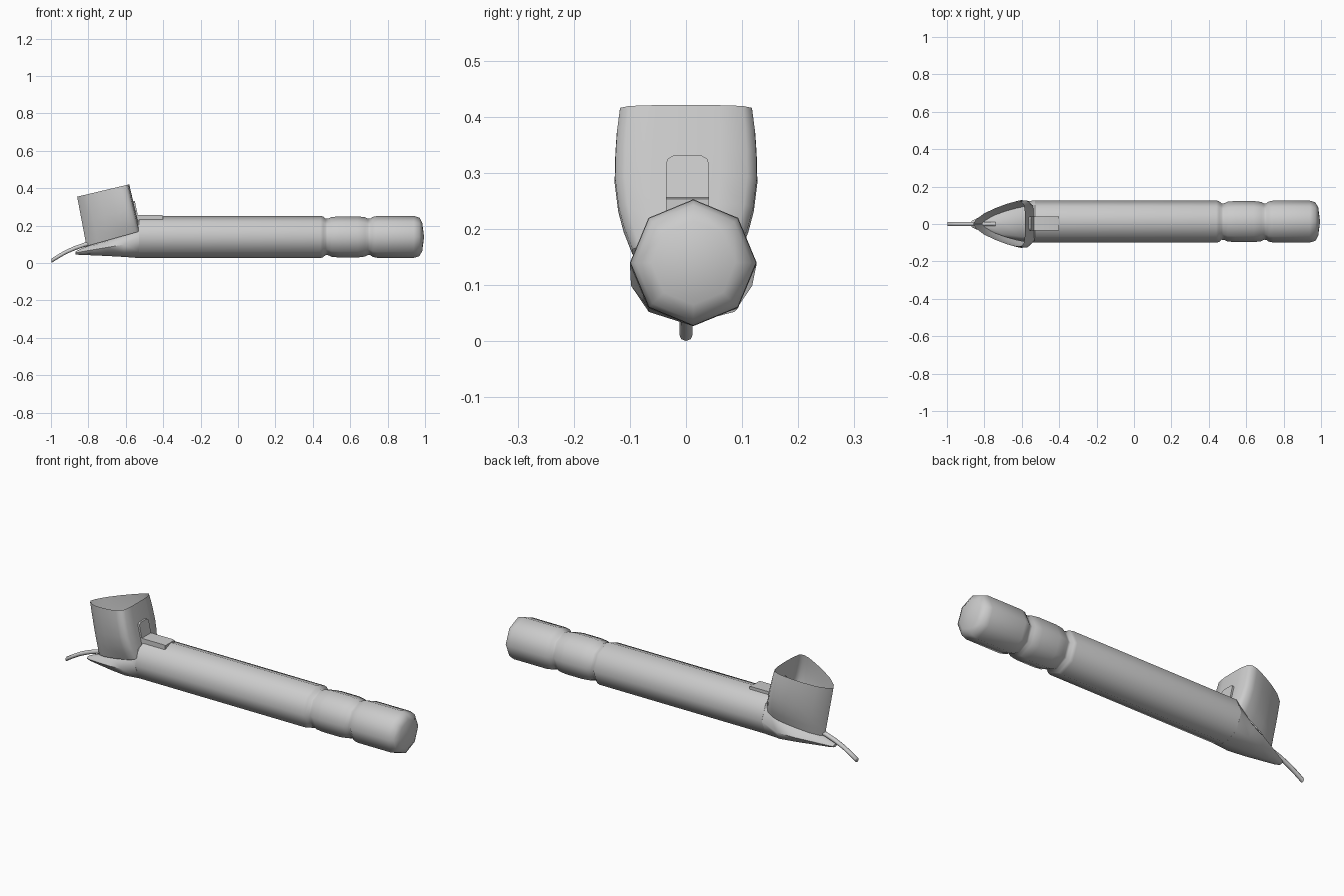
import bpy, bmesh, math

if "Cube" in bpy.data.objects:
    bpy.data.objects.remove(bpy.data.objects["Cube"])


def make(name, rings, closed_ends=True, tip=None):
    """Skin a list of equal-length closed rings."""
    bm = bmesh.new()
    loops = [[bm.verts.new(p) for p in r] for r in rings]
    n = len(loops[0])
    for a, b in zip(loops, loops[1:]):
        for i in range(n):
            j = (i + 1) % n
            bm.faces.new((a[i], a[j], b[j], b[i]))
    if closed_ends:
        bm.faces.new(loops[0][::-1])
        if tip:
            t = bm.verts.new(tip)
            for i in range(n):
                bm.faces.new((loops[-1][i], loops[-1][(i + 1) % n], t))
        else:
            bm.faces.new(loops[-1])
    bmesh.ops.recalc_face_normals(bm, faces=bm.faces)
    me = bpy.data.meshes.new(name)
    bm.to_mesh(me)
    bm.free()
    ob = bpy.data.objects.new(name, me)
    bpy.context.collection.objects.link(ob)
    return ob


def smooth(ob, angle):
    bpy.ops.object.select_all(action='DESELECT')
    ob.select_set(True)
    bpy.context.view_layer.objects.active = ob
    bpy.ops.object.shade_smooth_by_angle(angle=math.radians(angle))


def octagon(x, cy, cz, ry, rz):
    return [(x, cy + ry * math.sin(k * math.pi / 4), cz + rz * math.cos(k * math.pi / 4))
            for k in range(8)]


CY, CZ = 0.013, 0.14

# Eight-sided barrel with two grooves and a domed end
profile = [(-0.53, .113), (0.44, .113), (0.455, .109), (0.468, .097), (0.482, .098),
           (0.50, .106), (0.54, .110), (0.64, .110), (0.68, .105), (0.695, .097),
           (0.708, .098), (0.72, .107), (0.745, .112), (0.94, .112), (0.97, .103), (0.985, .075)]
barrel = make("barrel", [octagon(x, CY, CZ, r, r) for x, r in profile], tip=(0.995, CY, CZ))
smooth(barrel, 60)

# Tapered spout: x, centre y, half width, bottom z, top z
spout_sections = [(-0.53, .013, .113, .027, .250), (-0.61, .010, .108, .033, .165),
                  (-0.70, .006, .084, .038, .130), (-0.79, .002, .050, .042, .096),
                  (-0.85, .000, .026, .044, .072), (-0.87, .000, .016, .047, .062)]
spout = make("spout", [octagon(x, cy, (b + t) / 2, w, (t - b) / 2)
                       for x, cy, w, b, t in spout_sections])
smooth(spout, 60)

# Open tilted bowl: pointed front, flat back, thin wall
half = [(0, .0), (.015, .025), (.06, .06), (.12, .089), (.18, .111), (.235, .126),
        (.265, .125), (.28, .108), (.286, .06), (.287, 0)]
outline = half + [(s, -y) for s, y in half[-2:0:-1]]
bowl_rings = []
for t, k in [(0, .76), (.15, .88), (.3, .96), (.5, 1.01), (.7, 1.0), (.85, .98), (1, .94)]:
    rise = .28 - .05 * t
    bowl_rings.append([(-0.81 - .05 * t + s * (1 - .03 * t), y * k, .09 + .265 * t + s * rise)
                       for s, y in outline])
bowl = make("bowl", bowl_rings, closed_ends=False)
smooth(bowl, 50)

# Clip: strip lying on the barrel
strip = make("clip_strip", [[(x, -.036, z), (x, .041, z), (x, .041, .222), (x, -.036, .222)]
                            for x, z in [(-0.55, .257), (-0.41, .257), (-0.40, .254)]])
smooth(strip, 30)

# Clip: upright tab against the back of the bowl, rounded top corners
tab = [(-.036, .24), (.041, .24), (.041, .315), (.038, .325), (.028, .331),
       (-.023, .331), (-.033, .325), (-.036, .315)]
upright = make("clip_upright", [[(-.527 - (z - .17) * .215 + d, y, z) for y, z in tab]
                                for d in (-.006, .010)])
smooth(upright, 30)

# Thin curved stem running out through the spout
path = [(-0.998, .012), (-0.96, .036), (-0.92, .059), (-0.87, .081), (-0.82, .098), (-0.74, .118)]
stem = make("stem", [octagon(x, 0, z, .012, .0115) for x, z in path])
smooth(stem, 60)
